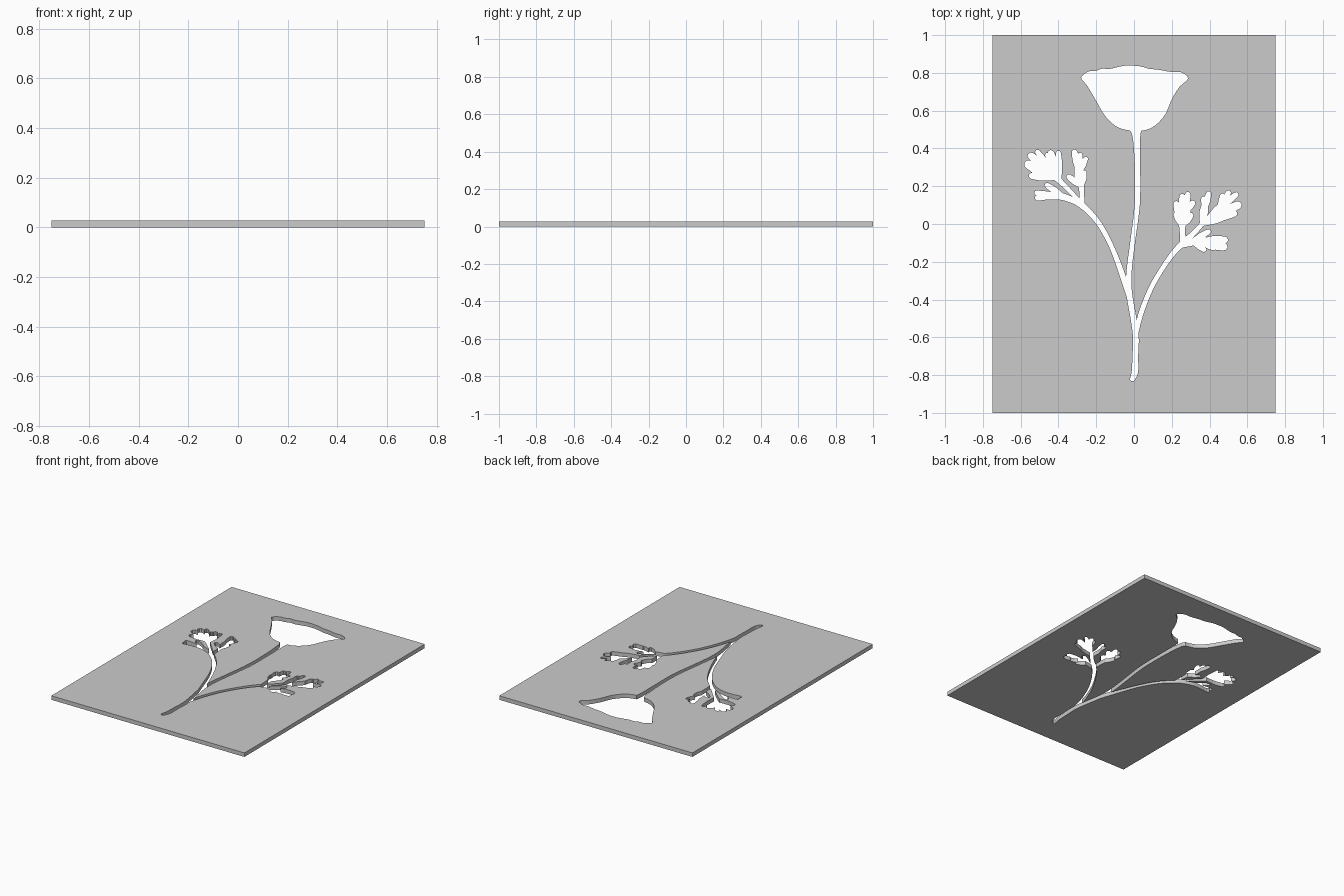
import bpy, bmesh, math
from mathutils import Vector

THICK = 0.028
bm_cut = bmesh.new()
count = 0


def spline(pts, closed=False, steps=5):
    """Catmull-Rom through points of any dimension."""
    n = len(pts)
    get = (lambda i: Vector(pts[i % n])) if closed else (lambda i: Vector(pts[max(0, min(n - 1, i))]))
    out = []
    for i in range(n if closed else n - 1):
        a, b, c, d = (get(i + k) for k in (-1, 0, 1, 2))
        for s in range(steps):
            t = s / steps
            out.append(0.5 * (2 * b + (c - a) * t + (2 * a - 5 * b + 4 * c - d) * t * t
                              + (3 * b - a - 3 * c + d) * t ** 3))
    if not closed:
        out.append(Vector(pts[-1]))
    return out


def prism(outline):
    """Closed cutter, a little taller each time so caps never coincide."""
    global count
    count += 1
    e = 0.02 + 0.0015 * count
    lo = [bm_cut.verts.new((p[0], p[1], -e)) for p in outline]
    hi = [bm_cut.verts.new((p[0], p[1], THICK + e)) for p in outline]
    bm_cut.faces.new(lo[::-1])
    bm_cut.faces.new(hi)
    for i in range(len(lo)):
        j = (i + 1) % len(lo)
        bm_cut.faces.new((lo[i], lo[j], hi[j], hi[i]))


def stroke(pts, cap=4):
    """Ribbon through (x, y, width) points with a rounded far end."""
    line = spline(pts)
    left, right = [], []
    for i, p in enumerate(line):
        d = (line[min(i + 1, len(line) - 1)] - line[max(i - 1, 0)]).to_2d().normalized()
        nrm = Vector((-d.y, d.x))
        left.append(p.to_2d() + nrm * p.z / 2)
        right.append(p.to_2d() - nrm * p.z / 2)
    end, r = line[-1].to_2d(), line[-1].z / 2
    tip = [end - nrm * r * math.cos(a) + d * r * math.sin(a)
           for a in (math.pi * k / cap for k in range(1, cap))]
    prism(right + tip + left[::-1])


def lobes(base, tips):
    """Leaf lobes fanning from one point, widening towards (x, y, width) tips."""
    for x, y, w in tips:
        mx, my = base[0] * 0.45 + x * 0.55, base[1] * 0.45 + y * 0.55
        stroke([(base[0], base[1], 0.022), (mx, my, w * 0.95), (x, y, w * 0.75)])


# Flower head
prism(spline([(-0.25, 0.735), (-0.205, 0.66), (-0.155, 0.575), (-0.1, 0.52), (-0.035, 0.497),
              (0.045, 0.494), (0.11, 0.52), (0.165, 0.58), (0.2, 0.66), (0.24, 0.725),
              (0.287, 0.77), (0.25, 0.803), (0.19, 0.806), (0.135, 0.816), (0.08, 0.822),
              (0.03, 0.835), (-0.04, 0.839), (-0.09, 0.83), (-0.13, 0.821), (-0.17, 0.822),
              (-0.205, 0.81), (-0.24, 0.808), (-0.28, 0.775)][::-1][::-1], True, 3))

# Stems
stroke([(0.008, 0.51, 0.075), (0.013, 0.46, 0.04), (0.019, 0.3, 0.028), (0.017, 0.1, 0.027),
        (-0.008, -0.1, 0.025), (-0.026, -0.25, 0.027), (-0.026, -0.36, 0.03),
        (-0.003, -0.5, 0.03), (0.01, -0.6, 0.03), (0.007, -0.7, 0.03),
        (0.005, -0.78, 0.034), (-0.008, -0.82, 0.026)])
stroke([(-0.023, -0.4, 0.02), (-0.055, -0.29, 0.03), (-0.11, -0.14, 0.025),
        (-0.165, -0.03, 0.026), (-0.215, 0.04, 0.028), (-0.275, 0.1, 0.032)])
stroke([(0.008, -0.6, 0.02), (0.035, -0.48, 0.026), (0.09, -0.34, 0.025),
        (0.16, -0.22, 0.025), (0.22, -0.14, 0.028), (0.268, -0.095, 0.034)])

# Left leaf: lower, outer and inner sprays
stroke([(-0.22, 0.045, 0.02), (-0.3, 0.112, 0.028), (-0.38, 0.145, 0.036),
        (-0.45, 0.15, 0.04), (-0.51, 0.138, 0.03)])
lobes((-0.37, 0.142), [(-0.46, 0.205, 0.036), (-0.515, 0.165, 0.034)])
stroke([(-0.26, 0.085, 0.024), (-0.33, 0.165, 0.022), (-0.39, 0.225, 0.028), (-0.43, 0.265, 0.045)])
lobes((-0.405, 0.245), [(-0.54, 0.255, 0.045), (-0.56, 0.315, 0.06), (-0.545, 0.36, 0.05),
                        (-0.51, 0.38, 0.036)])
lobes((-0.43, 0.27), [(-0.475, 0.33, 0.05), (-0.535, 0.3, 0.07)])
lobes((-0.395, 0.235), [(-0.44, 0.375, 0.045), (-0.4, 0.375, 0.036)])
lobes((-0.42, 0.3), [(-0.46, 0.365, 0.03)])
stroke([(-0.275, 0.09, 0.03), (-0.277, 0.17, 0.025), (-0.28, 0.23, 0.035)])
lobes((-0.28, 0.2), [(-0.345, 0.25, 0.036), (-0.295, 0.3, 0.055), (-0.265, 0.27, 0.04)])
lobes((-0.29, 0.27), [(-0.315, 0.38, 0.04), (-0.285, 0.365, 0.034), (-0.255, 0.345, 0.032)])

# Right leaf: inner, outer and lower sprays
stroke([(0.262, -0.11, 0.036), (0.256, -0.04, 0.028), (0.256, 0.03, 0.045)])
lobes((0.255, -0.01), [(0.222, 0.05, 0.036), (0.3, 0.045, 0.04), (0.225, 0.105, 0.045),
                       (0.265, 0.09, 0.08)])
lobes((0.26, 0.06), [(0.255, 0.145, 0.04), (0.285, 0.155, 0.04), (0.31, 0.11, 0.04)])
stroke([(0.26, -0.1, 0.035), (0.32, -0.045, 0.026), (0.37, 0.01, 0.025), (0.41, 0.04, 0.035)])
lobes((0.36, 0.0), [(0.375, 0.1, 0.046), (0.49, 0.045, 0.045)])
lobes((0.375, 0.08), [(0.367, 0.135, 0.03), (0.395, 0.16, 0.036)])
lobes((0.385, 0.02), [(0.475, 0.11, 0.04), (0.55, 0.1, 0.055), (0.53, 0.055, 0.045)])
lobes((0.455, 0.085), [(0.468, 0.15, 0.032), (0.5, 0.165, 0.036), (0.54, 0.155, 0.036)])
stroke([(0.255, -0.11, 0.03), (0.32, -0.095, 0.035), (0.37, -0.085, 0.04)])
lobes((0.31, -0.09), [(0.395, -0.04, 0.034), (0.37, -0.135, 0.036)])
lobes((0.355, -0.09), [(0.48, -0.085, 0.05), (0.475, -0.12, 0.055), (0.42, -0.125, 0.04)])

# Collect the cutter
bmesh.ops.recalc_face_normals(bm_cut, faces=bm_cut.faces[:])
me = bpy.data.meshes.new("flower_cutter")
bm_cut.to_mesh(me)
bm_cut.free()
cutter = bpy.data.objects.new("flower_cutter", me)
cutter.hide_render = True
bpy.context.collection.objects.link(cutter)

# Stencil plate
bpy.ops.mesh.primitive_cube_add(size=1, location=(0, 0, THICK / 2))
plate = bpy.context.object
plate.name = "stencil_plate"
plate.scale = (1.5, 2.0, THICK)
bpy.ops.object.transform_apply(location=True, scale=True)
mod = plate.modifiers.new("flower_cut", 'BOOLEAN')
mod.operation = 'DIFFERENCE'
mod.solver = 'EXACT'
mod.use_self = True
mod.object = cutter
bpy.ops.object.modifier_apply(modifier=mod.name)
bpy.data.objects.remove(cutter)
